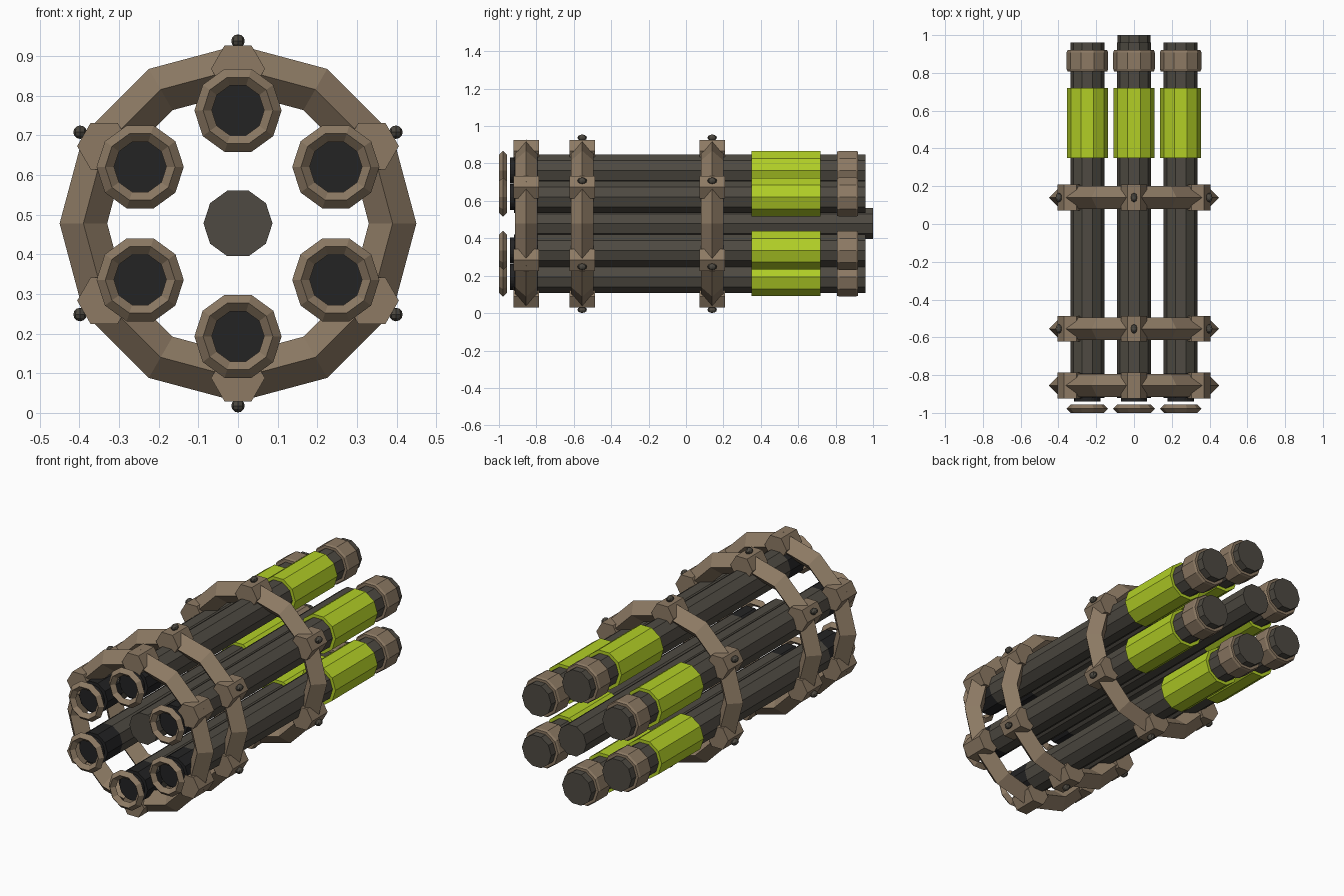
import bpy, bmesh, math
from mathutils import Matrix, Vector

if "Cube" in bpy.data.objects:
    bpy.data.objects.remove(bpy.data.objects["Cube"])

AXIS_Z = 0.478      # height of the cluster axis
BARREL_R = 0.285    # distance of the barrels from the axis
RING_R = 0.39       # centre line of the clamp rings


def material(name, r, g, b):
    m = bpy.data.materials.new(name)
    lin = [((c / 255 + 0.055) / 1.055) ** 2.4 for c in (r, g, b)]
    m.diffuse_color = (*lin, 1)
    m.use_nodes = True
    m.node_tree.nodes["Principled BSDF"].inputs["Base Color"].default_value = m.diffuse_color
    return m


GUNMETAL = material("dark gunmetal", 78, 74, 66)
BRONZE = material("dull bronze", 141, 122, 100)
GREEN = material("lime green", 178, 207, 38)
BLACK = material("soot black", 35, 35, 36)


def lathe(name, profile, sides, mat, x=0.0, z=AXIS_Z, closed=False):
    """Revolve (radius, y) points about an axis parallel to y."""
    bm = bmesh.new()
    loops = []
    for r, y in profile:
        loops.append([bm.verts.new((x + r * math.cos(2 * math.pi * i / sides), y,
                                    z + r * math.sin(2 * math.pi * i / sides)))
                      for i in range(sides)])
    pairs = list(zip(loops, loops[1:]))
    if closed:
        pairs.append((loops[-1], loops[0]))
    else:
        bm.faces.new(loops[0])
        bm.faces.new(loops[-1])
    for a, b in pairs:
        for i in range(sides):
            j = (i + 1) % sides
            bm.faces.new((a[i], a[j], b[j], b[i]))
    return finish(name, bm, mat)


def finish(name, bm, mat):
    bmesh.ops.recalc_face_normals(bm, faces=bm.faces)
    me = bpy.data.meshes.new(name)
    bm.to_mesh(me)
    bm.free()
    me.materials.append(mat)
    ob = bpy.data.objects.new(name, me)
    bpy.context.collection.objects.link(ob)
    return ob


def diamond_ring(name, major, minor, y, sides, mat, x=0.0, z=AXIS_Z):
    """Ring with a diamond cross-section."""
    profile = [(major + minor, y), (major, y + minor), (major - minor, y), (major, y - minor)]
    return lathe(name, profile, sides, mat, x, z, closed=True)


def polar(radius, k):
    a = math.radians(90 + 60 * k)
    return radius * math.cos(a), AXIS_Z + radius * math.sin(a)


# Central rod
lathe("central_rod", [(0.087, -0.83), (0.087, 1.0)], 10, GUNMETAL)

# Six barrels with their fittings
for k in range(6):
    x, z = polar(BARREL_R, k)
    lathe("barrel", [(0.09, -0.79), (0.09, 0.96)], 10, GUNMETAL, x, z)
    lathe("barrel_front", [(0.09, -0.92), (0.09, -0.79)], 10, BLACK, x, z)
    lathe("bore", [(0.07, -0.94), (0.07, -0.91)], 24, BLACK, x, z)
    diamond_ring("muzzle_ring", 0.088, 0.022, -0.978, 10, BRONZE, x, z)
    lathe("green_sleeve", [(0.108, 0.35), (0.108, 0.72)], 10, GREEN, x, z)
    lathe("rear_collar", [(0.105, 0.808), (0.11, 0.82), (0.11, 0.908), (0.105, 0.92)],
          10, BRONZE, x, z)

# Clamp rings with hexagonal lugs, bolted on the two rear rings
for y, bolted in ((-0.855, False), (-0.555, True), (0.14, True)):
    diamond_ring("clamp_ring", RING_R, 0.06, y, 12, BRONZE)
    for k in range(6):
        x, z = polar(RING_R, k)
        lathe("clamp_lug", [(0.068, y - 0.068), (0.068, y + 0.068)], 6, BRONZE, x, z)
        if bolted:
            x, z = polar(0.46, k)
            bm = bmesh.new()
            bmesh.ops.create_uvsphere(bm, u_segments=8, v_segments=6, radius=1)
            bmesh.ops.transform(bm, verts=bm.verts,
                                matrix=Matrix.Translation(Vector((x, y, z)))
                                @ Matrix.Diagonal((0.017, 0.025, 0.017, 1)))
            finish("bolt", bm, GUNMETAL)
